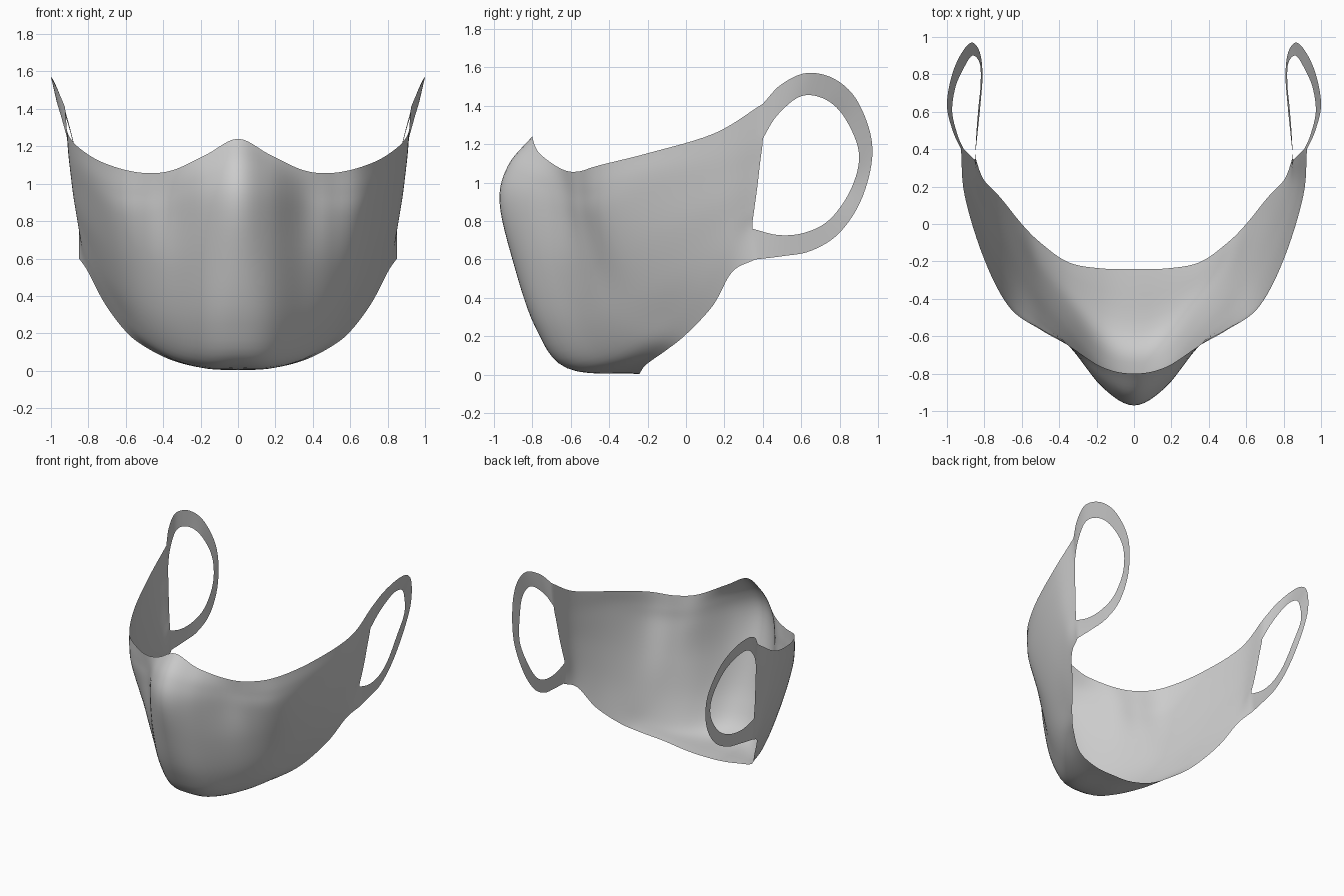
import bpy, bmesh, math
from mathutils import Vector

if "Cube" in bpy.data.objects:
    bpy.data.objects.remove(bpy.data.objects["Cube"])

N = 6  # subdivisions per control span

# Front cloth: x of each column, then (y, z) from top edge to under-chin edge
FRONT = [
    (0.00, [(-.80, 1.24), (-.925, 1.09), (-.97, .90), (-.90, .59), (-.785, .25), (-.62, .035), (-.24, .004)]),
    (0.17, [(-.765, 1.155), (-.84, 1.04), (-.872, .88), (-.83, .58), (-.735, .25), (-.57, .035), (-.238, .012)]),
    (0.35, [(-.65, 1.072), (-.65, .97), (-.65, .84), (-.635, .57), (-.55, .27), (-.405, .085), (-.205, .055)]),
    (0.50, [(-.565, 1.057), (-.56, .95), (-.55, .82), (-.495, .58), (-.39, .33), (-.25, .18), (-.10, .13)]),
]
# Cheeks: full (x, y, z) columns ending at the ear opening
CHEEK = [
    [(.66, -.45, 1.09), (.665, -.445, .97), (.66, -.425, .84), (.645, -.34, .63), (.63, -.215, .43), (.615, -.09, .30), (.60, .0, .21)],
    [(.80, -.19, 1.155), (.80, -.185, 1.05), (.79, -.16, .93), (.775, -.10, .76), (.755, -.015, .60), (.735, .065, .47), (.713, .14, .36)],
    [(.905, .15, 1.257), (.897, .16, 1.13), (.885, .17, 1.02), (.87, .18, .90), (.85, .20, .78), (.83, .22, .66), (.805, .24, .535)],
    [(.925, .40, 1.41), (.91, .40, 1.23), (.895, .385, 1.10), (.88, .37, .97), (.865, .355, .86), (.85, .345, .76), (.85, .36, .60)],
]
# Ear loop: (outer, inner) edge points going over the top and back underneath
LOOP = [
    ((.925, .40, 1.41), (.91, .40, 1.23)), ((.968, .495, 1.51), (.943, .475, 1.35)),
    ((1.0, .63, 1.57), (.972, .60, 1.45)), ((.978, .78, 1.535), (.955, .73, 1.43)),
    ((.93, .90, 1.41), (.912, .83, 1.33)), ((.87, .97, 1.18), (.865, .90, 1.15)),
    ((.825, .92, .93), (.825, .86, .97)), ((.81, .80, .74), (.82, .75, .81)),
    ((.82, .65, .645), (.832, .62, .74)), ((.835, .50, .617), (.843, .48, .727)),
    ((.85, .36, .60), (.85, .345, .76)),
]


def spline(pts, before=None):
    """Smooth curve through points; 'before' is an optional lead-in point."""
    p = [before or 2 * pts[0] - pts[1]] + pts + [2 * pts[-1] - pts[-2]]
    out = []
    for i in range(1, len(p) - 2):
        a, b, c, d = p[i - 1:i + 3]
        for k in range(N):
            t = k / N
            out.append(.5 * (2 * b + (c - a) * t + (2 * a - 5 * b + 4 * c - d) * t ** 2
                             + (3 * b - a - 3 * c + d) * t ** 3))
    return out + [pts[-1]]


def surface(columns, mirrored=False):
    """Grid of points through the control columns."""
    cols = [spline([Vector(p) for p in c]) for c in columns]
    rows = []
    for row in zip(*cols):
        lead = Vector((-row[1].x, row[1].y, row[1].z)) if mirrored else None
        rows.append(spline(list(row), lead))
    return [list(c) for c in zip(*rows)]


def add_grid(bm, grid):
    v = [[bm.verts.new(p) for p in col] for col in grid]
    for a, b in zip(v, v[1:]):
        for j in range(len(a) - 1):
            bm.faces.new((a[j], a[j + 1], b[j + 1], b[j]))


body = surface([[(x, y, z) for y, z in yz] for x, yz in FRONT] + CHEEK, True)
strap = surface(LOOP)
# Loop ends share the body's rear edge
strap[0] = body[-1][:N + 1]
strap[-1] = body[-1][::-1][:N + 1]

bm = bmesh.new()
add_grid(bm, body)
add_grid(bm, strap)
bmesh.ops.remove_doubles(bm, verts=bm.verts, dist=1e-4)
bmesh.ops.recalc_face_normals(bm, faces=bm.faces)
bm.faces.ensure_lookup_table()
if bm.faces[0].normal.y > 0:
    bmesh.ops.reverse_faces(bm, faces=bm.faces)
mesh = bpy.data.meshes.new("face_mask")
bm.to_mesh(mesh)
bm.free()

# Mirror the half mask to the other side
mask = bpy.data.objects.new("face_mask", mesh)
bpy.context.collection.objects.link(mask)
mod = mask.modifiers.new("mirror", 'MIRROR')
mod.use_clip = True
bpy.context.view_layer.objects.active = mask
mask.select_set(True)
bpy.ops.object.shade_smooth_by_angle(angle=math.radians(50))
